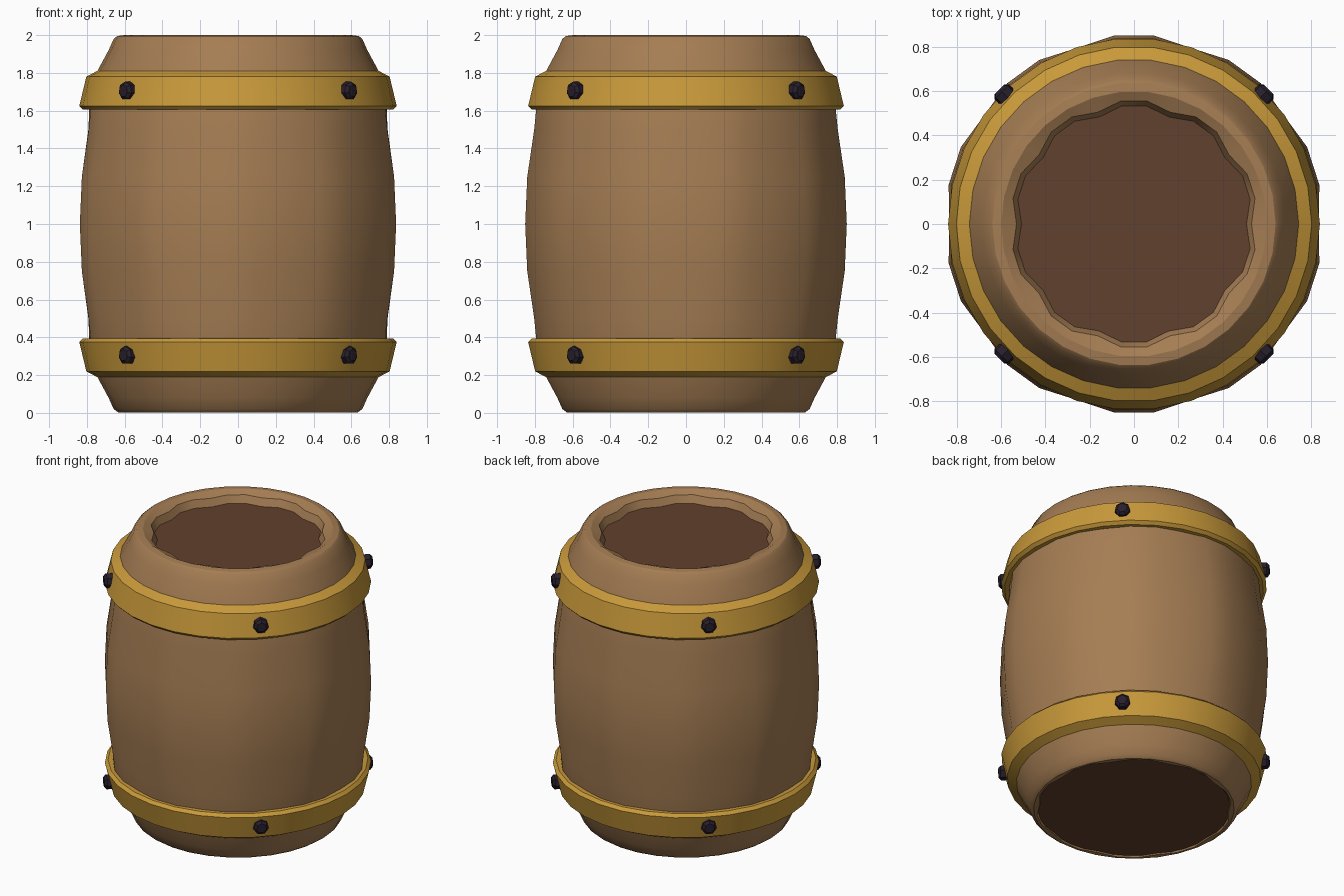
import bpy, bmesh
from math import cos, sin, pi, radians
from mathutils import Matrix, Vector

cube = bpy.data.objects.get("Cube")
if cube:
    bpy.data.objects.remove(cube, do_unlink=True)


def material(name, rgb):
    m = bpy.data.materials.new(name)
    m.use_nodes = True
    m.diffuse_color = (*rgb, 1)
    bsdf = m.node_tree.nodes["Principled BSDF"]
    bsdf.inputs["Base Color"].default_value = (*rgb, 1)
    bsdf.inputs["Roughness"].default_value = 0.8
    return m


WOOD = material("warm wood", (0.376, 0.205, 0.087))
DARK_WOOD = material("dark wood", (0.121, 0.052, 0.026))
GOLD = material("golden metal", (0.578, 0.319, 0.042))
IRON = material("dark iron", (0.021, 0.0137, 0.024))
SIDES = 30


def finish(bm, name, mat, smooth=False):
    bmesh.ops.recalc_face_normals(bm, faces=bm.faces)
    mesh = bpy.data.meshes.new(name)
    bm.to_mesh(mesh)
    bm.free()
    mesh.materials.append(mat)
    ob = bpy.data.objects.new(name, mesh)
    bpy.context.collection.objects.link(ob)
    if smooth:
        bpy.ops.object.select_all(action='DESELECT')
        ob.select_set(True)
        bpy.context.view_layer.objects.active = ob
        bpy.ops.object.shade_smooth_by_angle(angle=radians(30))


def lathe(name, profile, mat, closed=False):
    """Spin (radius, z, wave) points; wave dents every third column, as plank joints."""
    bm = bmesh.new()
    rings = []
    for r, z, wave in profile:
        ring = []
        for i in range(SIDES):
            a = 2 * pi * i / SIDES
            q = r + (wave if i % 3 else -wave)
            ring.append(bm.verts.new((q * cos(a), q * sin(a), z)))
        rings.append(ring)
    pairs = list(zip(rings, rings[1:]))
    if closed:
        pairs.append((rings[-1], rings[0]))
    for low, high in pairs:
        for i in range(SIDES):
            j = (i + 1) % SIDES
            bm.faces.new((low[i], low[j], high[j], high[i]))
    finish(bm, name, mat, True)


# Bulging body of ten planks, with a round rim and a scalloped inner lip
body = [
    (0.585, 0.04, 0.01), (0.61, 0.003, 0.01), (0.635, 0.003, 0), (0.658, 0.02, 0),
    (0.685, 0.08, 0), (0.75, 0.2, 0), (0.79, 0.36, 0.004), (0.80, 0.5, 0.008),
    (0.835, 0.75, 0.01), (0.846, 1.0, 0.01), (0.835, 1.25, 0.01),
    (0.80, 1.5, 0.008), (0.79, 1.64, 0.004), (0.75, 1.8, 0), (0.685, 1.92, 0),
    (0.658, 1.98, 0), (0.64, 1.995, 0), (0.60, 2.0, 0), (0.545, 1.975, 0.014),
    (0.518, 1.915, 0.014),
]
lathe("barrel_body", body, WOOD)

# Flat lid and floor
for name, r, z in (("barrel_lid", 0.54, 1.92), ("barrel_floor", 0.61, 0.015)):
    bm = bmesh.new()
    bmesh.ops.create_cone(bm, cap_ends=True, segments=SIDES, radius1=r, radius2=r,
                          depth=0.01, matrix=Matrix.Translation((0, 0, z)))
    finish(bm, name, DARK_WOOD)

# Two tapered hoops, mirrored about mid height
hoop = [(0.76, 1.605, 0), (0.82, 1.605, 0), (0.84, 1.625, 0),
        (0.803, 1.78, 0), (0.742, 1.812, 0), (0.72, 1.79, 0)]
lathe("upper_hoop", hoop, GOLD, True)
lathe("lower_hoop", [(r, 2 - z, w) for r, z, w in hoop], GOLD, True)

# Four chunky bolts on each hoop
for level, z in (("upper", 1.705), ("lower", 0.305)):
    for k in range(4):
        a = pi / 4 + k * pi / 2
        out = Vector((cos(a), sin(a), 0))
        turn = out.to_track_quat('Z', 'Y').to_matrix().to_4x4()
        bm = bmesh.new()
        for r1, r2, depth, dist in ((0.049, 0.049, 0.05, 0.82),
                                    (0.049, 0.032, 0.015, 0.8525)):
            bmesh.ops.create_cone(
                bm, cap_ends=True, segments=7, radius1=r1, radius2=r2, depth=depth,
                matrix=Matrix.Translation(out * dist + Vector((0, 0, z))) @ turn)
        finish(bm, f"{level}_hoop_bolt_{k + 1}", IRON)
